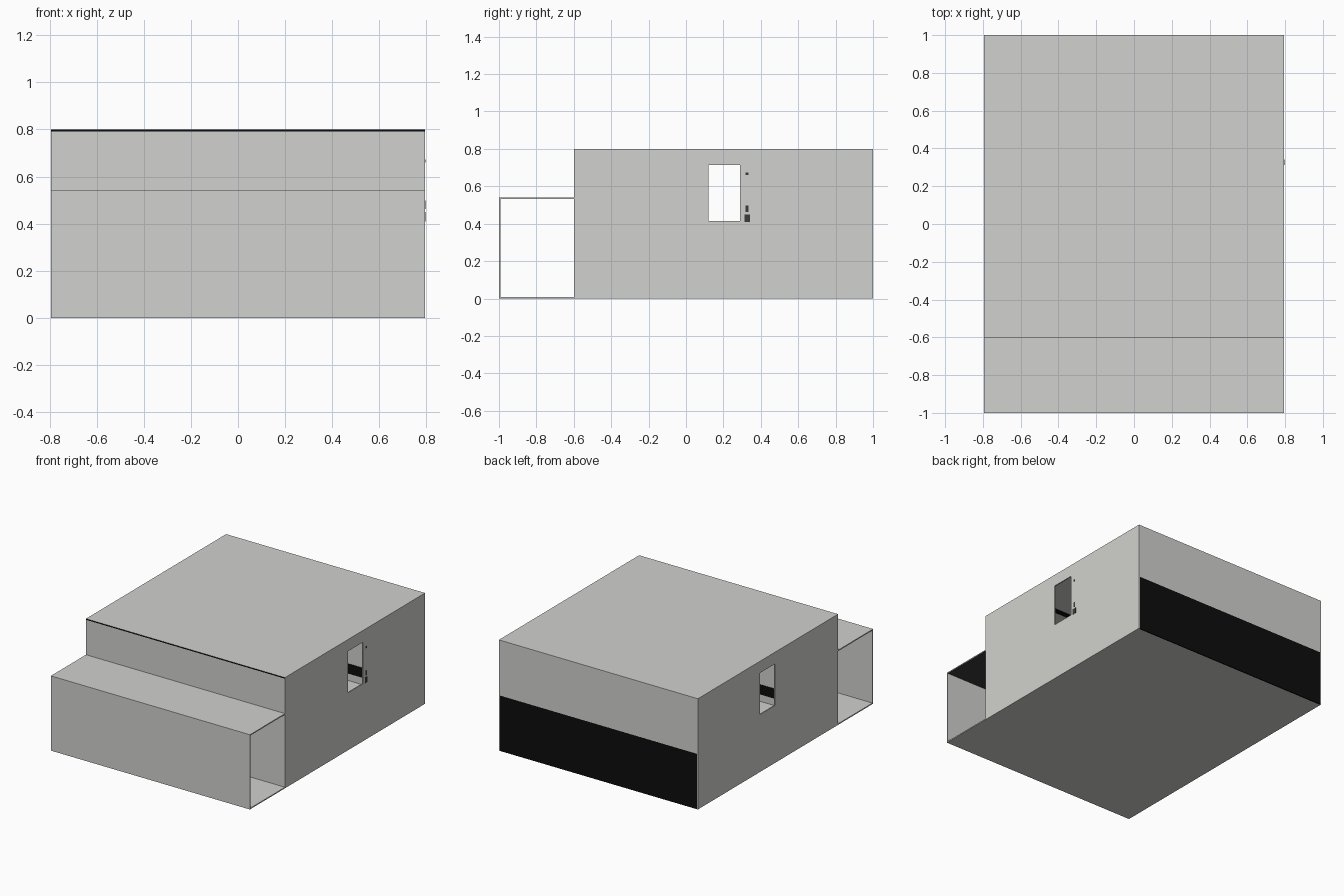
import bpy, bmesh

if "Cube" in bpy.data.objects:
    bpy.data.objects.remove(bpy.data.objects["Cube"])


def material(name, rgb):
    m = bpy.data.materials.new(name)
    m.diffuse_color = (*rgb, 1.0)
    m.use_nodes = True
    m.node_tree.nodes["Principled BSDF"].inputs["Base Color"].default_value = m.diffuse_color
    return m


PALE = material("pale grey", (0.64, 0.64, 0.62))
BLACK = material("black", (0.004, 0.004, 0.004))
DARK = material("dark grey", (0.045, 0.045, 0.045))

T = 0.008  # panel thickness


def finish(name, bm, mats):
    bmesh.ops.recalc_face_normals(bm, faces=bm.faces)
    mesh = bpy.data.meshes.new(name)
    bm.to_mesh(mesh)
    bm.free()
    for m in mats:
        mesh.materials.append(m)
    ob = bpy.data.objects.new(name, mesh)
    bpy.context.collection.objects.link(ob)
    return ob


def box(name, x, y, z, mat, second=None, rule=None):
    """Box from (min, max) ranges; faces matching rule(normal) get the second colour."""
    bm = bmesh.new()
    bmesh.ops.create_cube(bm, size=1)
    for v in bm.verts:
        v.co = [r[0] + (c + 0.5) * (r[1] - r[0]) for c, r in zip(v.co, (x, y, z))]
    bm.normal_update()
    if rule:
        for f in bm.faces:
            f.material_index = int(rule(f.normal))
    return finish(name, bm, [mat] + ([second] if second else []))


def side_wall(name, x_out, x_in):
    """Thin wall with a rectangular window opening."""
    ys, zs = (-0.6, 0.12, 0.29, 1.0), (0.0, 0.415, 0.715, 0.8 - T)
    bm = bmesh.new()
    g = [[bm.verts.new((x_out, y, z)) for z in zs] for y in ys]
    for i in range(3):
        for j in range(3):
            if (i, j) != (1, 1):
                bm.faces.new((g[i][j], g[i + 1][j], g[i + 1][j + 1], g[i][j + 1]))
    ext = bmesh.ops.extrude_face_region(bm, geom=bm.faces[:], use_keep_orig=True)
    for v in ext["geom"]:
        if isinstance(v, bmesh.types.BMVert):
            v.co.x = x_in
    return finish(name, bm, [PALE])


W = 0.795          # half width
IN = (-W + T, W - T)
FULL = (-W, W)

# House shell
side_wall("right_wall", W, W - T)
side_wall("left_wall", -W, -W + T)
box("floor", IN, (-0.6, 1.0 - T), (0, T), PALE)
box("front_wall", IN, (-0.6, -0.6 + T), (T, 0.8 - T), PALE)
box("back_wall_upper", IN, (1 - T, 1), (0.4, 0.8 - T), PALE)
box("back_wall_lower", IN, (1 - T, 1), (0, 0.4), BLACK, PALE, lambda n: n.y < -0.5)
box("roof", FULL, (-0.6, 1), (0.8 - T, 0.8), PALE, BLACK, lambda n: n.y < -0.5)

# Front annex, open at both ends
box("annex_floor", FULL, (-1, -0.6), (0, T), PALE)
box("annex_front", FULL, (-1, -1 + T), (T, 0.54), PALE)
box("annex_roof", FULL, (-1 + T, -0.6), (0.54 - T, 0.54), PALE, DARK, lambda n: n.z < -0.5)

# Dark skirting strips inside the room
box("front_skirting", IN, (-0.6 + T, -0.6 + T + 0.004), (0.06, 0.13), BLACK)
box("back_skirting", IN, (1 - T - 0.004, 1 - T), (0.06, 0.13), BLACK)

# Thin strip across the ceiling
box("ceiling_strip", IN, (-0.25, -0.21), (0.8 - T - 0.004, 0.8 - T), BLACK)

# Small dark plates beside the right window
for i, (y0, y1, z0, z1) in enumerate([(0.318, 0.334, 0.66, 0.673),
                                      (0.318, 0.334, 0.463, 0.498),
                                      (0.312, 0.342, 0.41, 0.45)]):
    box(f"wall_plate_{i + 1}", (W, W + 0.002), (y0, y1), (z0, z1), DARK)
